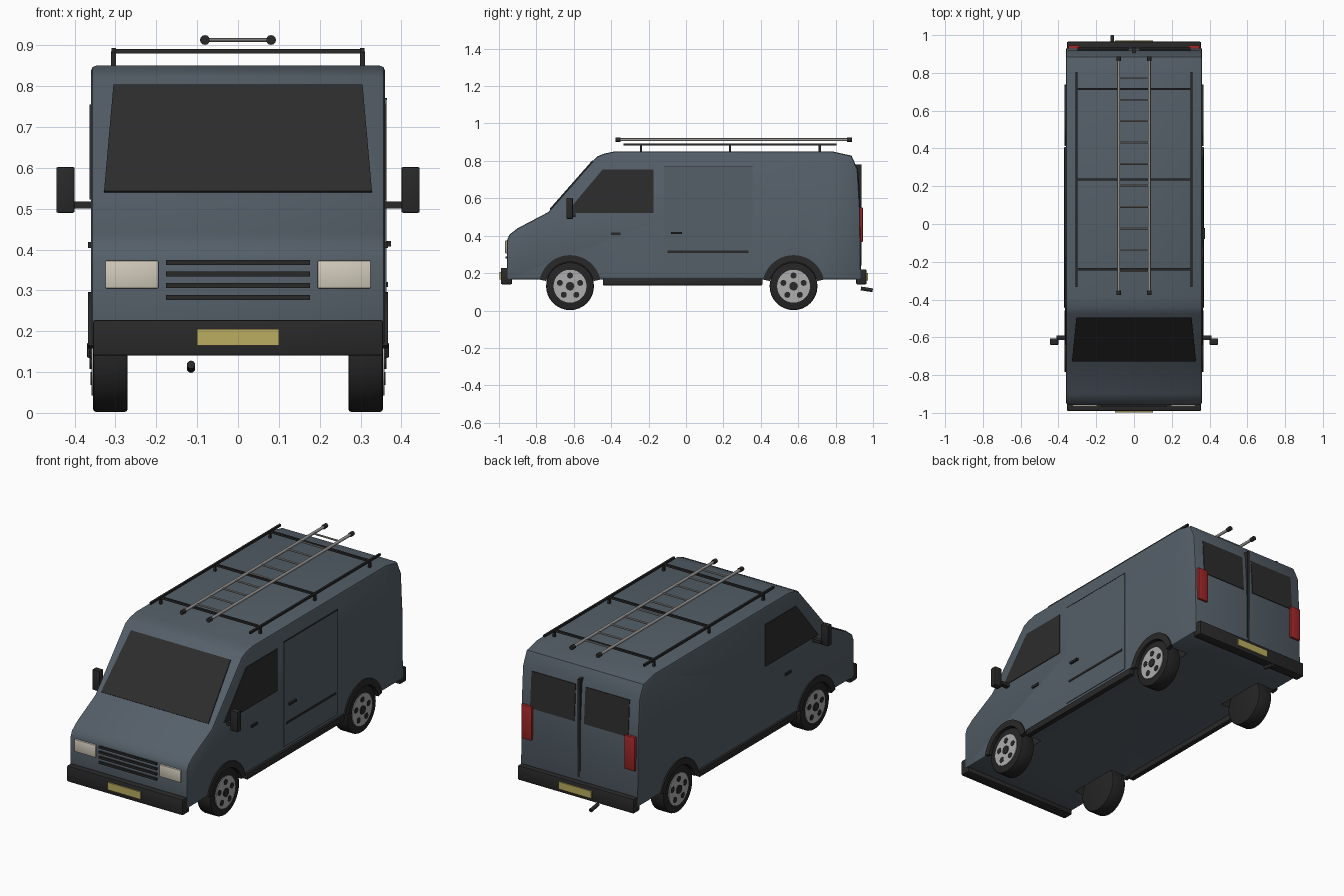
import bpy, bmesh, math
from mathutils import Vector, Matrix

cube = bpy.data.objects.get("Cube")
if cube:
    bpy.data.objects.remove(cube, do_unlink=True)


def material(name, r, g, b):
    m = bpy.data.materials.new(name)
    m.use_nodes = True
    m.diffuse_color = (r, g, b, 1)
    bsdf = m.node_tree.nodes["Principled BSDF"]
    bsdf.inputs["Base Color"].default_value = (r, g, b, 1)
    bsdf.inputs["Roughness"].default_value = 0.6
    return m


PAINT = material("slate paint", 0.09, 0.115, 0.14)
TRIM = material("black trim", 0.022, 0.022, 0.023)
GLASS = material("dark glass", 0.026, 0.026, 0.027)
RUBBER = material("tyre rubber", 0.018, 0.018, 0.018)
ALLOY = material("wheel alloy", 0.42, 0.42, 0.42)
LADDER = material("ladder metal", 0.3, 0.29, 0.28)
LAMP = material("headlamp cream", 0.64, 0.6, 0.5)
YELLOW = material("plate yellow", 0.5, 0.42, 0.12)
RED = material("tail lamp red", 0.35, 0.02, 0.02)


def finish(name, bm, mat, bevel=0):
    """Turn a bmesh into a smooth-by-angle object, with optional edge bevel."""
    bmesh.ops.recalc_face_normals(bm, faces=bm.faces)
    if bevel:
        sharp = [e for e in bm.edges if len(e.link_faces) == 2 and e.calc_face_angle() > 1]
        bmesh.ops.bevel(bm, geom=sharp, offset=bevel, segments=2, profile=0.5, affect='EDGES')
    me = bpy.data.meshes.new(name)
    bm.to_mesh(me)
    bm.free()
    me.materials.append(mat)
    ob = bpy.data.objects.new(name, me)
    bpy.context.collection.objects.link(ob)
    smooth(ob)
    return ob


def smooth(ob):
    bpy.ops.object.select_all(action='DESELECT')
    ob.select_set(True)
    bpy.context.view_layer.objects.active = ob
    bpy.ops.object.shade_smooth_by_angle(angle=math.radians(35))


def box(name, x, y, z, mat, bevel=0):
    """Box from (min, max) ranges."""
    bm = bmesh.new()
    bmesh.ops.create_cube(bm, size=1)
    for v in bm.verts:
        v.co = [r[0] + (c + 0.5) * (r[1] - r[0]) for c, r in zip(v.co, (x, y, z))]
    return finish(name, bm, mat, bevel)


def prism(name, points, push, mat, bevel=0):
    """Polygon extruded along a vector."""
    bm = bmesh.new()
    face = bm.faces.new([bm.verts.new(p) for p in points])
    out = bmesh.ops.extrude_face_region(bm, geom=[face])["geom"]
    for v in out:
        if isinstance(v, bmesh.types.BMVert):
            v.co += Vector(push)
    return finish(name, bm, mat, bevel)


def rod(name, a, b, r, mat, sides=12, bevel=0):
    """Cylinder between two points."""
    a, b = Vector(a), Vector(b)
    bm = bmesh.new()
    turn = (b - a).to_track_quat('Z', 'Y').to_matrix().to_4x4()
    bmesh.ops.create_cone(bm, cap_ends=True, segments=sides, radius1=r, radius2=r,
                          depth=(b - a).length, matrix=Matrix.Translation((a + b) / 2) @ turn)
    return finish(name, bm, mat, bevel)


AXLES = {"front": -0.62, "rear": 0.575}
SIDES = {"left": 1, "right": -1}
HALF = 0.36
FLOOR = 0.165

# Body shell: side profile swept across the width
profile = [(-0.957, FLOOR), (-0.957, 0.375), (-0.945, 0.405), (-0.9, 0.44), (-0.738, 0.525),
           (-0.476, 0.823), (-0.44, 0.838), (-0.385, 0.85), (0.785, 0.85), (0.885, 0.828),
           (0.918, 0.754), (0.93, 0.55), (0.936, FLOOR)]
body = prism("body", [(-HALF, y, z) for y, z in profile], (2 * HALF, 0, 0), PAINT, 0.012)
body.data.materials.append(TRIM)

# Wheel wells cut from the body
for end, y in AXLES.items():
    for side, s in SIDES.items():
        cutter = rod("well_cutter", (s * 0.24, y, 0.13), (s * 0.4, y, 0.13), 0.15, PAINT, 32)
        cutter.data.materials.append(TRIM)
        for p in cutter.data.polygons:
            p.material_index = 1
        cutter.hide_render = True
        mod = body.modifiers.new("well", 'BOOLEAN')
        mod.object, mod.operation, mod.solver = cutter, 'DIFFERENCE', 'EXACT'
        bpy.ops.object.select_all(action='DESELECT')
        body.select_set(True)
        bpy.context.view_layer.objects.active = body
        bpy.ops.object.modifier_apply(modifier=mod.name)
        bpy.data.objects.remove(cutter, do_unlink=True)
smooth(body)

# Wheels and arches
for end, y in AXLES.items():
    for side, s in SIDES.items():
        tag = f"{end}_{side}"
        c = 0.13

        def disc(part, x0, x1, r, mat, dy=0, dz=0, sides=32, bevel=0):
            rod(f"{tag}_{part}", (s * x0, y + dy, c + dz), (s * x1, y + dy, c + dz), r, mat, sides, bevel)

        disc("tyre", 0.27, 0.355, 0.128, RUBBER, bevel=0.008)
        disc("rim", 0.34, 0.359, 0.088, ALLOY)
        disc("hub", 0.355, 0.364, 0.023, TRIM, sides=16)
        for k in range(5):
            a = math.pi / 2 + k * math.tau / 5
            disc("rim_hole", 0.356, 0.361, 0.016, TRIM, 0.057 * math.cos(a), 0.057 * math.sin(a), 12)
        start = math.asin((FLOOR - c) / 0.165)
        angles = [start + (math.pi - 2 * start) * k / 20 for k in range(21)]
        ring = [(r * math.cos(a), r * math.sin(a))
                for r, seq in ((0.166, angles), (0.13, angles[::-1])) for a in seq]
        prism(f"{tag}_arch", [(s * 0.345, y + u, c + w) for u, w in ring], (s * 0.022, 0, 0), TRIM)

# Windscreen lying on the sloped front
base, top = Vector((0, -0.738, 0.525)), Vector((0, -0.476, 0.823))


def on_slope(x, z):
    p = base.lerp(top, (z - base.z) / (top.z - base.z))
    return (x, p.y, p.z)


prism("windscreen", [on_slope(-0.328, 0.54), on_slope(0.328, 0.54), on_slope(0.305, 0.8),
                     on_slope(-0.305, 0.8)], (0, -0.004, 0.0035), GLASS)

# Parts mirrored on both sides
for side, s in SIDES.items():
    def span(a, b):
        return (min(s * a, s * b), max(s * a, s * b))

    window = [(-0.64, 0.522), (-0.445, 0.755), (-0.175, 0.755), (-0.175, 0.522)]
    prism(f"{side}_cab_window", [(s * 0.355, y, z) for y, z in window], (s * 0.009, 0, 0), GLASS)
    box(f"{side}_mirror_arm", span(0.35, 0.41), (-0.615, -0.59), (0.5, 0.518), TRIM)
    box(f"{side}_mirror", span(0.4, 0.445), (-0.64, -0.605), (0.49, 0.602), TRIM, 0.004)
    box(f"{side}_door_handle", span(0.355, 0.367), (-0.4, -0.35), (0.404, 0.418), TRIM)
    box(f"{side}_sill", span(0.34, 0.37), (-0.445, 0.408), (0.135, 0.172), TRIM, 0.004)
    box(f"{side}_headlamp", span(0.195, 0.325), (-0.967, -0.95), (0.305, 0.373), LAMP, 0.003)
    box(f"{side}_tail_lamp", span(0.285, 0.348), (0.92, 0.945), (0.365, 0.552), RED, 0.003)
    # Rear door glass follows the slight lean of the tail
    glass = [(0.03, 0.918, 0.74), (0.3, 0.918, 0.74), (0.3, 0.931, 0.54), (0.03, 0.931, 0.54)]
    prism(f"{side}_rear_window", [(s * x, y, z) for x, y, z in glass], (0, 0.004, 0), GLASS)
    # Roof rack side rail
    box(f"{side}_rack_rail", span(0.299, 0.31), (-0.333, 0.805), (0.881, 0.893), TRIM)

# Sliding door, its seam, rail and handle on the left only
box("sliding_door", (0.355, 0.364), (-0.118, 0.355), (0.19, 0.768), PAINT)
box("sliding_door_seam", (0.355, 0.3645), (-0.118, 0.355), (0.766, 0.771), TRIM)
box("sliding_door_rail", (0.355, 0.367), (-0.098, 0.335), (0.308, 0.32), TRIM)
box("sliding_door_handle", (0.36, 0.375), (-0.08, -0.022), (0.408, 0.421), TRIM)

# Bumpers, number plates and grille
box("front_bumper", (-0.355, 0.355), (-0.99, -0.93), (0.14, 0.228), TRIM, 0.006)
box("rear_bumper", (-0.355, 0.355), (0.91, 0.965), (0.14, 0.22), TRIM, 0.006)
box("front_number_plate", (-0.1, 0.1), (-0.997, -0.988), (0.165, 0.206), YELLOW)
box("rear_number_plate", (-0.1, 0.1), (0.963, 0.972), (0.16, 0.2), YELLOW)
for k in range(4):
    z = 0.283 + 0.0285 * k
    box("grille_bar", (-0.176, 0.176), (-0.966, -0.95), (z - 0.006, z + 0.006), TRIM)

# Rear door strip and exhaust
box("rear_door_strip", (-0.007, 0.007), (0.9, 0.938), (0.24, 0.78), TRIM)
rod("exhaust", (-0.115, 0.935, 0.118), (-0.115, 0.998, 0.108), 0.01, TRIM, 16)

# Roof rack cross bars and posts
for y in (-0.24, 0.235, 0.715):
    box("rack_cross_bar", (-0.305, 0.305), (y - 0.006, y + 0.006), (0.88, 0.891), TRIM)
    for s in SIDES.values():
        x = s * 0.305
        box("rack_post", (x - 0.006, x + 0.006), (y - 0.006, y + 0.006), (0.84, 0.885), TRIM)

# Ladder with end caps
LZ = 0.913
for s in SIDES.values():
    x = s * 0.081
    rod("ladder_rail", (x, -0.36, LZ), (x, 0.87, LZ), 0.008, LADDER)
    for y in (-0.377, 0.862):
        rod("ladder_cap", (x, y, LZ), (x, y + 0.026, LZ), 0.012, TRIM)
for k in range(10):
    y = -0.25 + 0.1135 * k
    rod("ladder_rung", (-0.081, y, LZ), (0.081, y, LZ), 0.005, LADDER, 8)
